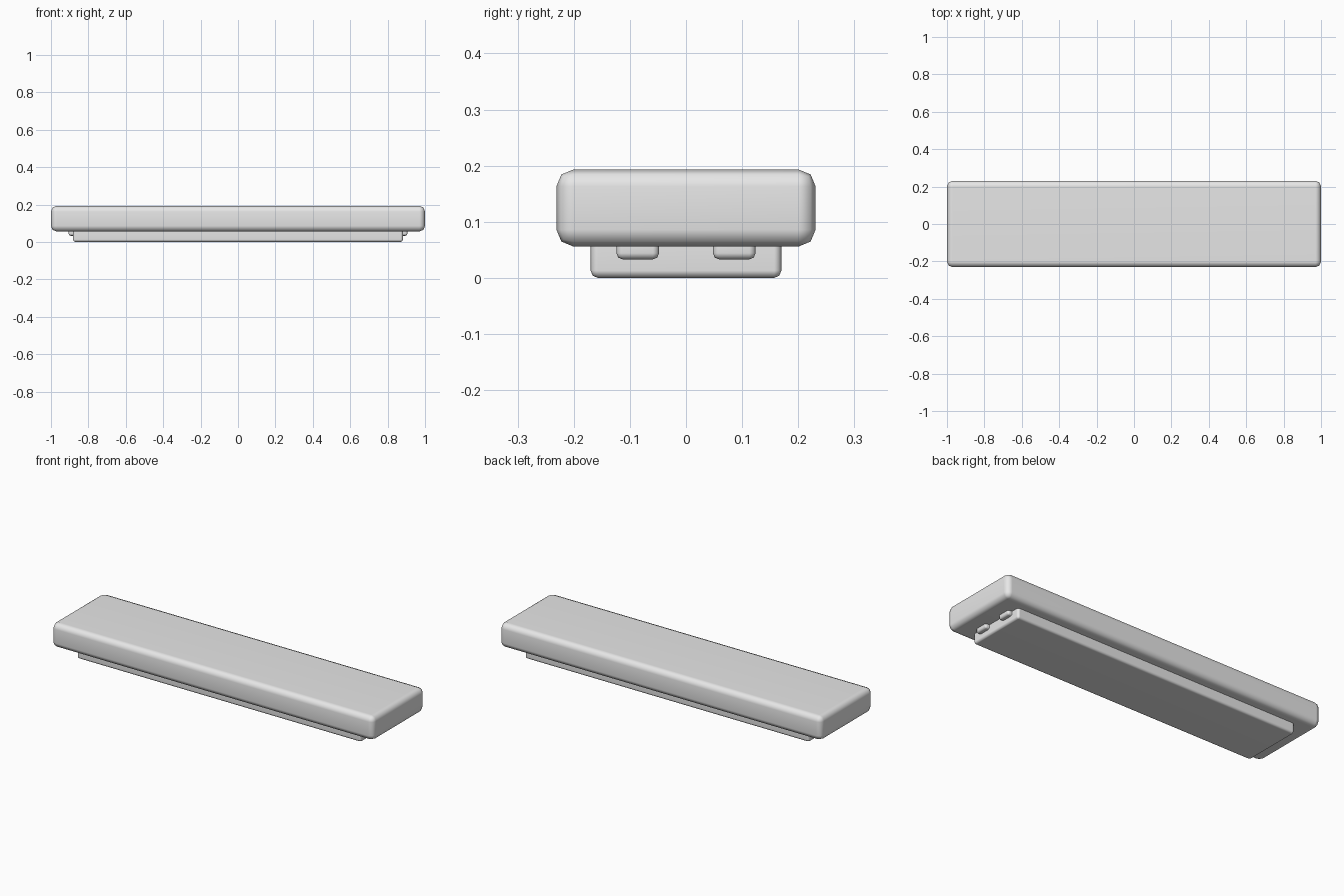
import bpy

cube = bpy.data.objects.get("Cube")
if cube:
    bpy.data.objects.remove(cube, do_unlink=True)

grey = bpy.data.materials.new("light_grey")
grey.use_nodes = True
grey.diffuse_color = (0.8, 0.8, 0.8, 1)
grey.node_tree.nodes["Principled BSDF"].inputs["Base Color"].default_value = (0.8, 0.8, 0.8, 1)


def rounded_box(name, low, high, radius, segments=2):
    """Box between two corners with rounded, smooth-shaded edges."""
    center = [(a + b) / 2 for a, b in zip(low, high)]
    bpy.ops.mesh.primitive_cube_add(size=1, location=center)
    box = bpy.context.object
    box.name = name
    box.scale = [b - a for a, b in zip(low, high)]
    bpy.ops.object.transform_apply(location=False, rotation=False, scale=True)
    bevel = box.modifiers.new("rounded_edges", "BEVEL")
    bevel.width = radius
    bevel.segments = segments
    bevel.limit_method = "NONE"
    box.data.materials.append(grey)
    bpy.ops.object.shade_smooth()
    normals = box.modifiers.new("flat_sides", "WEIGHTED_NORMAL")
    normals.keep_sharp = True
    return box


# Main slab and the narrower base, whose top is sunk into the slab
rounded_box("top_slab", (-1, -0.231, 0.056), (1, 0.231, 0.193), 0.03)
rounded_box("base_plate", (-0.882, -0.17, 0), (0.882, 0.17, 0.085), 0.013)

# Two small clips on each end of the base
for end, x in (("left", 0.88), ("right", -0.88)):
    for side, y in (("front", -0.086), ("back", 0.086)):
        rounded_box(f"{end}_{side}_clip", (x - 0.026, y - 0.038, 0.033),
                    (x + 0.026, y + 0.038, 0.075), 0.011)
